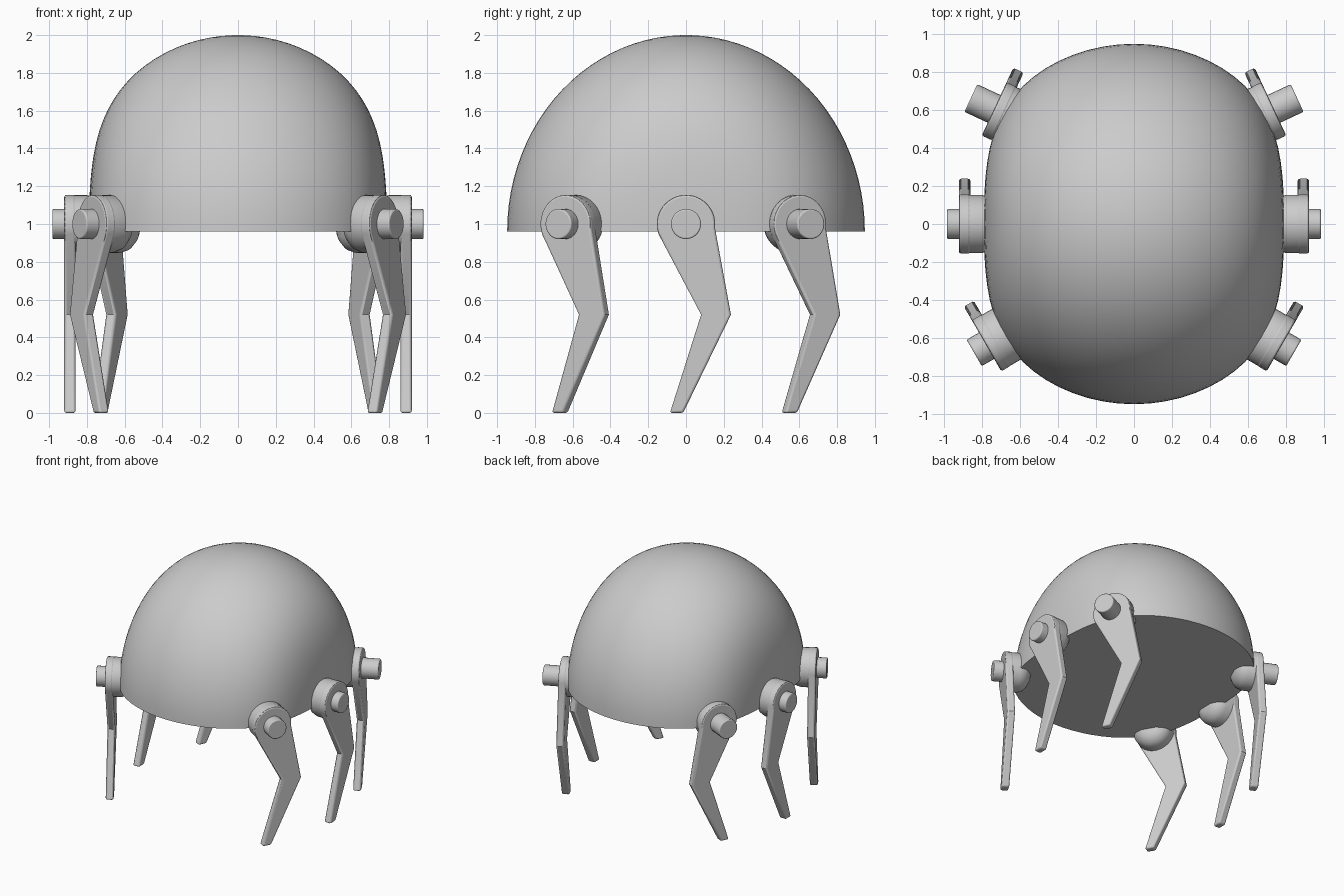
import bpy, bmesh
from math import sin, cos, pi, radians
from mathutils import Vector

if "Cube" in bpy.data.objects:
    bpy.data.objects.remove(bpy.data.objects["Cube"])


def finish(name, bm, bevel=0.0, angle=35):
    bmesh.ops.recalc_face_normals(bm, faces=bm.faces)
    me = bpy.data.meshes.new(name)
    bm.to_mesh(me)
    bm.free()
    ob = bpy.data.objects.new(name, me)
    bpy.context.collection.objects.link(ob)
    if bevel:
        mod = ob.modifiers.new("rounding", 'BEVEL')
        mod.width, mod.segments = bevel, 3
        mod.limit_method, mod.angle_limit = 'ANGLE', radians(50)
    bpy.ops.object.select_all(action='DESELECT')
    ob.select_set(True)
    bpy.context.view_layer.objects.active = ob
    bpy.ops.object.shade_smooth_by_angle(angle=radians(angle))
    return ob


def skin(bm, rings):
    """Bridge rings of points and cap both ends."""
    vs = [[bm.verts.new(p) for p in r] for r in rings]
    n = len(vs[0])
    for a, b in zip(vs, vs[1:]):
        for i in range(n):
            j = (i + 1) % n
            bm.faces.new((a[i], a[j], b[j], b[i]))
    bm.faces.new(vs[0])
    bm.faces.new(vs[-1])


# Domed shell: half ellipsoid with fuller sides and a flat underside
def flatten(t):
    return 1.18 * t - 0.18 * t ** 5


SEG, RINGS = 72, 24
rings = []
for k in range(RINGS):
    lat = pi / 2 * k / (RINGS - 0.6)
    rings.append([(0.79 * flatten(cos(lat) * cos(2 * pi * i / SEG)),
                   0.947 * cos(lat) * sin(2 * pi * i / SEG),
                   0.96 + 1.04 * sin(lat)) for i in range(SEG)])
bm = bmesh.new()
skin(bm, rings)
finish("dome_shell", bm)


# Local frame of a leg: u outward, v towards the back, z up
def frame(cx, cy, deg, side):
    a = radians(deg)

    def place(u, v, z):
        x = cx + u * cos(a) - v * sin(a)
        y = cy + u * sin(a) + v * cos(a)
        return Vector((side * x, y, 1.0 + z))
    return place


def lathe(name, place, profile, n=32, bevel=0.0):
    bm = bmesh.new()
    skin(bm, [[place(u, r * cos(2 * pi * i / n), r * sin(2 * pi * i / n))
               for i in range(n)] for u, r in profile])
    return finish(name, bm, bevel)


def leg(name, place):
    # Rounded top, bent knee and a tapering foot
    outline = [(0.155 * cos(t), 0.155 * sin(t))
               for t in [radians(-8 + 208 * i / 18) for i in range(19)]]
    outline += [(0.08, -0.48), (-0.085, -1.0), (-0.015, -1.0), (0.238, -0.48)]
    bm = bmesh.new()
    skin(bm, [[place(u, v, z) for v, z in outline] for u in (-0.06, 0.0)])
    return finish(name, bm, 0.012)


# Six legs, mirrored left and right
stations = [("front", 0.775, -0.64, -30, 0.075),
            ("middle", 0.92, 0.0, 0, 0.062),
            ("back", 0.735, 0.605, 25, 0.135)]
for side, label in ((1, "right"), (-1, "left")):
    for pos, cx, cy, deg, pin in stations:
        place = frame(cx, cy, deg, side)
        leg(f"{pos}_{label}_leg", place)
        lathe(f"{pos}_{label}_hip", place,
              [(-0.21, 0.07), (-0.19, 0.11), (-0.16, 0.14), (-0.12, 0.153), (-0.004, 0.153)])
        lathe(f"{pos}_{label}_pin", place, [(-0.05, 0.08), (pin, 0.08)], 24, 0.008)
